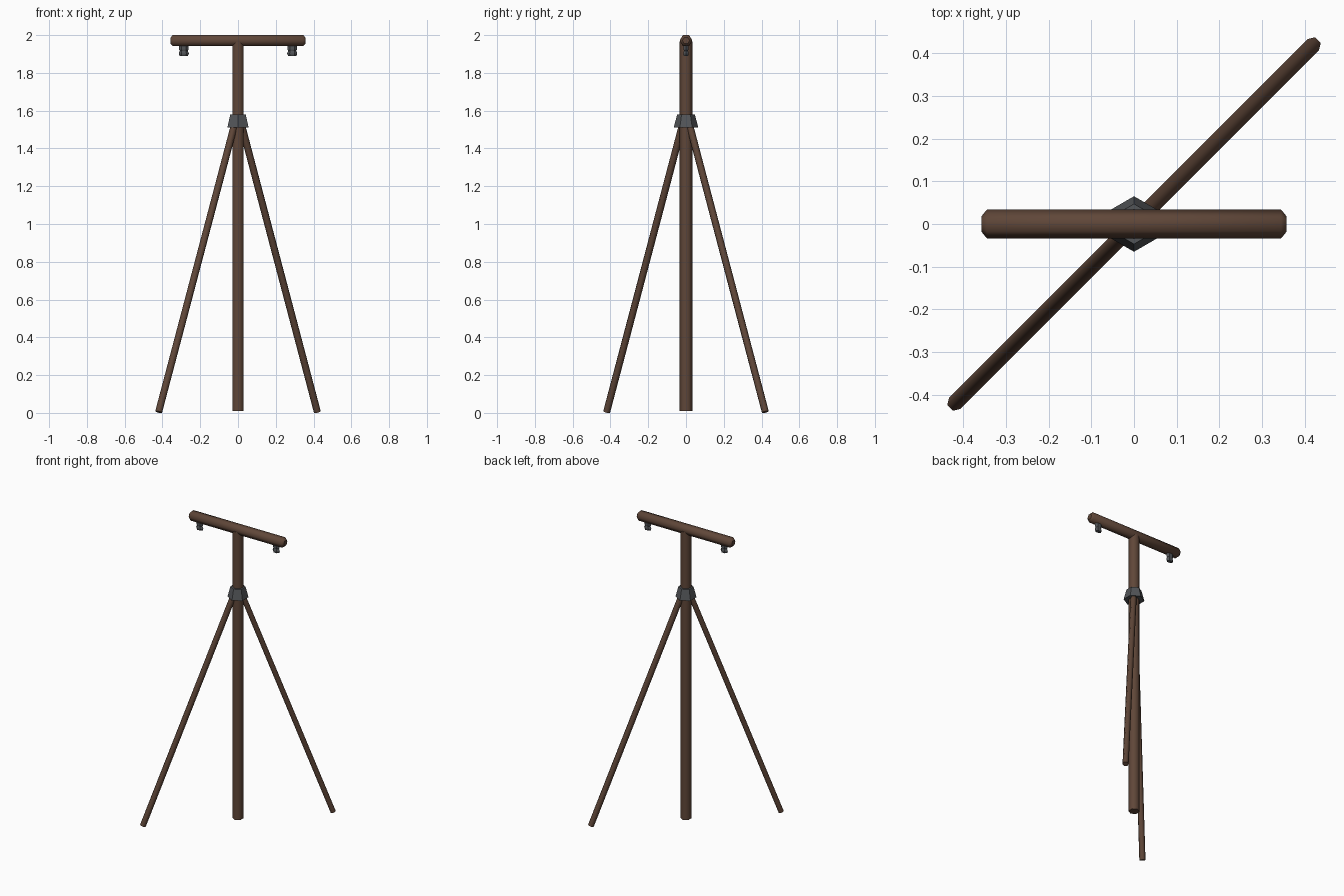
import bpy, math
from mathutils import Vector

if "Cube" in bpy.data.objects:
    bpy.data.objects.remove(bpy.data.objects["Cube"])


def material(name, rgb):
    m = bpy.data.materials.new(name)
    m.diffuse_color = (*rgb, 1)
    m.use_nodes = True
    m.node_tree.nodes["Principled BSDF"].inputs["Base Color"].default_value = m.diffuse_color
    return m


wood = material("dark wood", (0.115, 0.062, 0.040))
metal = material("grey metal", (0.085, 0.09, 0.097))


def loft(name, rings, u, v, mat, smooth=True, flat=1.0):
    """Six-sided loft: rings of (centre, radius), cross-section axes u and v."""
    u, v = Vector(u).normalized(), Vector(v).normalized()
    verts, n = [], 6
    for c, r in rings:
        for i in range(n):
            a = 2 * math.pi * i / n
            verts.append(Vector(c) + r * (math.cos(a) * u + flat * math.sin(a) * v))
    faces = [list(range(n))[::-1],
             [(len(rings) - 1) * n + i for i in range(n)]]
    for k in range(len(rings) - 1):
        for i in range(n):
            j = (i + 1) % n
            faces.append([k * n + i, k * n + j, k * n + n + j, k * n + n + i])
    me = bpy.data.meshes.new(name)
    me.from_pydata(verts, [], faces)
    me.materials.append(mat)
    ob = bpy.data.objects.new(name, me)
    bpy.context.collection.objects.link(ob)
    for p in me.polygons:
        p.use_smooth = smooth and p.index > 1
    return ob


X, Y, Z = Vector((1, 0, 0)), Vector((0, 1, 0)), Vector((0, 0, 1))

# upright pole
loft("pole", [((0, 0, 0.01), 0.035), ((0, 0, 1.965), 0.035)], Y, -X, wood)

# crossbar with chamfered ends
c = 1.971
loft("crossbar", [((-0.357, 0, c), 0.019), ((-0.345, 0, c), 0.0335),
                  ((0.345, 0, c), 0.0335), ((0.357, 0, c), 0.019)], Y, Z, wood)

# flared metal collar
loft("collar", [((0, 0, 1.51), 0.065), ((0, 0, 1.58), 0.047)], Y, -X, metal, False)

# two diagonal braces and two hanging insulators
for s, side in ((-1, "left"), (1, "right")):
    foot, top = Vector((s * 0.42, s * 0.42, 0.005)), Vector((s * 0.015, s * 0.015, 1.54))
    d = (top - foot).normalized()
    u = Vector((1, -1, 0)).normalized()
    loft(side + "_brace", [(foot, 0.019), (top, 0.019)], u, d.cross(u), wood)

    x = s * 0.287
    loft(side + "_insulator", [((x, 0, 1.89), 0.022), ((x, 0, 1.903), 0.027),
                               ((x, 0, 1.917), 0.021), ((x, 0, 1.924), 0.025),
                               ((x, 0, 1.946), 0.025)], X, Y, metal, False, 0.6)
